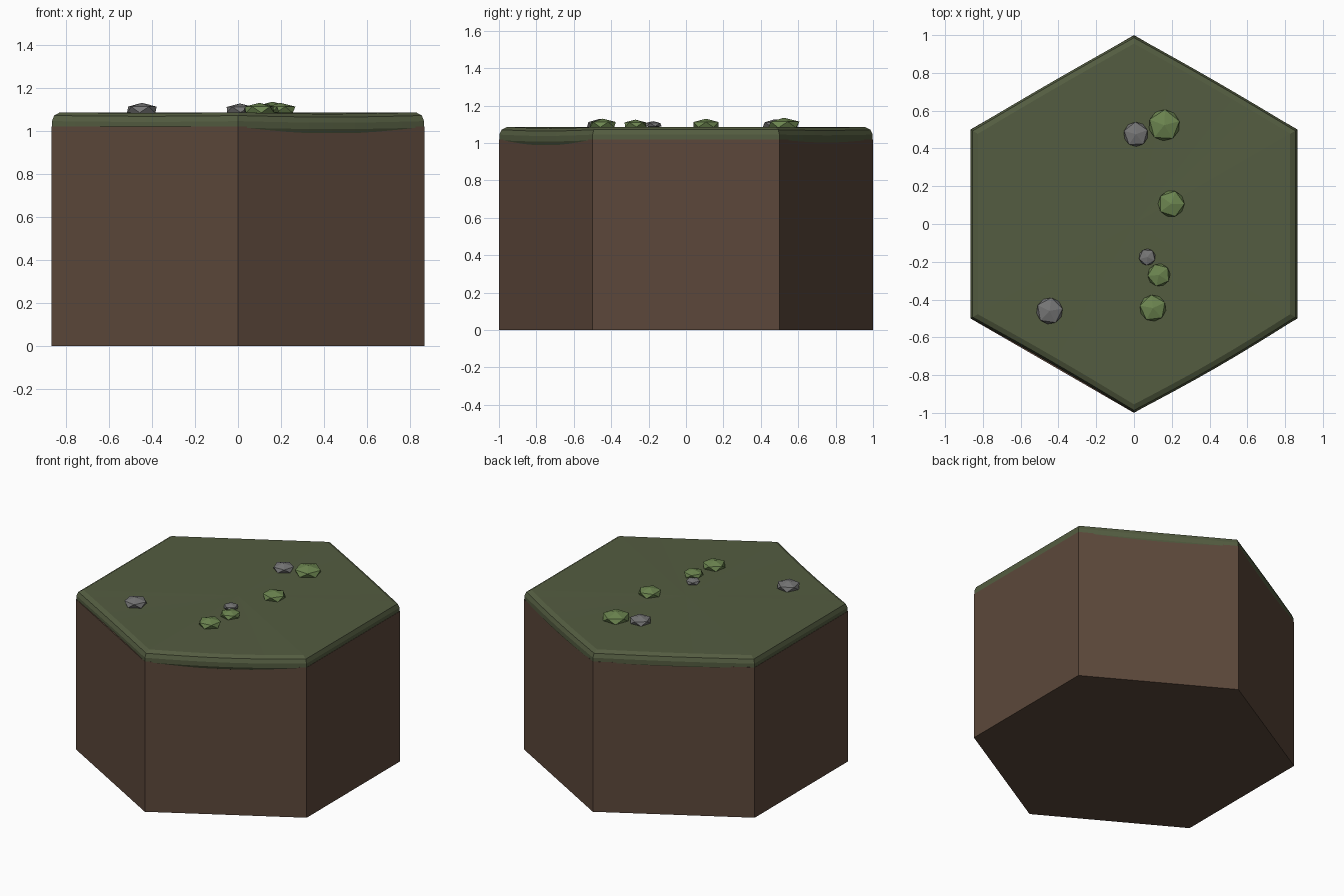
import bpy, bmesh, math
from mathutils import Vector

if "Cube" in bpy.data.objects:
    bpy.data.objects.remove(bpy.data.objects["Cube"])


def material(name, rgb):
    m = bpy.data.materials.new(name)
    m.diffuse_color = (*rgb, 1)
    m.use_nodes = True
    m.node_tree.nodes["Principled BSDF"].inputs["Base Color"].default_value = m.diffuse_color
    return m


DIRT = material("dirt", (0.107, 0.064, 0.043))
GRASS = material("grass", (0.088, 0.108, 0.052))
LEAF = material("leaf", (0.15, 0.235, 0.08))
STONE = material("stone", (0.18, 0.18, 0.18))

# Hexagonal earth block, corners on the y axis
bpy.ops.mesh.primitive_cylinder_add(vertices=6, radius=1, depth=1.02, location=(0, 0, 0.51))
earth = bpy.context.object
earth.name = "earth_block"
earth.data.materials.append(DIRT)


def hex_outline(steps):
    """Points round the hexagon with side number and position along the side."""
    for side in range(6):
        a = math.radians(90 + 60 * side)
        b = a + math.radians(60)
        p, q = Vector((math.cos(a), math.sin(a), 0)), Vector((math.cos(b), math.sin(b), 0))
        for i in range(steps):
            yield p.lerp(q, i / steps), (p + q).normalized(), side, i / steps


# Grass cap: rounded edge profile swept round the hexagon, bulging on some sides
profile = [(0.035, 0.985), (0.012, 0.997), (0.002, 1.015), (0.002, 1.045),
           (0.014, 1.071), (0.045, 1.086)]   # inset, height
bulge = {0: 0.004, 2: -0.006, 3: 0.012, 5: 0.006}
bm = bmesh.new()
rings = []
for inset, z in profile:
    ring = []
    for p, n, side, t in hex_outline(8):
        wave = bulge.get(side, 0) * math.sin(math.pi * t)
        co = p * (1 - inset) + n * wave
        ring.append(bm.verts.new((co.x, co.y, z - 0.6 * abs(wave))))
    rings.append(ring)
for low, high in zip(rings, rings[1:]):
    for i in range(len(low)):
        j = (i + 1) % len(low)
        bm.faces.new((low[i], low[j], high[j], high[i]))
bm.faces.new(rings[0][::-1])
centre = bm.verts.new((0, 0, 1.086))
for i, v in enumerate(rings[-1]):
    bm.faces.new((v, rings[-1][(i + 1) % len(rings[-1])], centre))
mesh = bpy.data.meshes.new("grass_cap")
bm.to_mesh(mesh)
bm.free()
mesh.materials.append(GRASS)
bpy.context.collection.objects.link(bpy.data.objects.new("grass_cap", mesh))


# Flattened low-poly pebbles and bushes
def lump(name, mat, x, y, r, top, turn):
    z = 1.098
    bpy.ops.mesh.primitive_ico_sphere_add(subdivisions=1, radius=1, location=(x, y, z),
                                          rotation=(0, 0, math.radians(turn)))
    o = bpy.context.object
    o.name = name
    o.scale = (r / 0.894, r / 0.894, top - z)
    o.data.materials.append(mat)


for i, spec in enumerate([(0.01, 0.475, 0.065, 1.127, 20), (0.07, -0.175, 0.044, 1.117, 50),
                          (-0.447, -0.46, 0.07, 1.13, 10)]):
    lump(f"stone_{i + 1}", STONE, *spec)
for i, spec in enumerate([(0.16, 0.523, 0.083, 1.135, 15), (0.197, 0.107, 0.07, 1.13, 0),
                          (0.132, -0.27, 0.06, 1.125, 40), (0.1, -0.445, 0.07, 1.13, 25)]):
    lump(f"bush_{i + 1}", LEAF, *spec)
